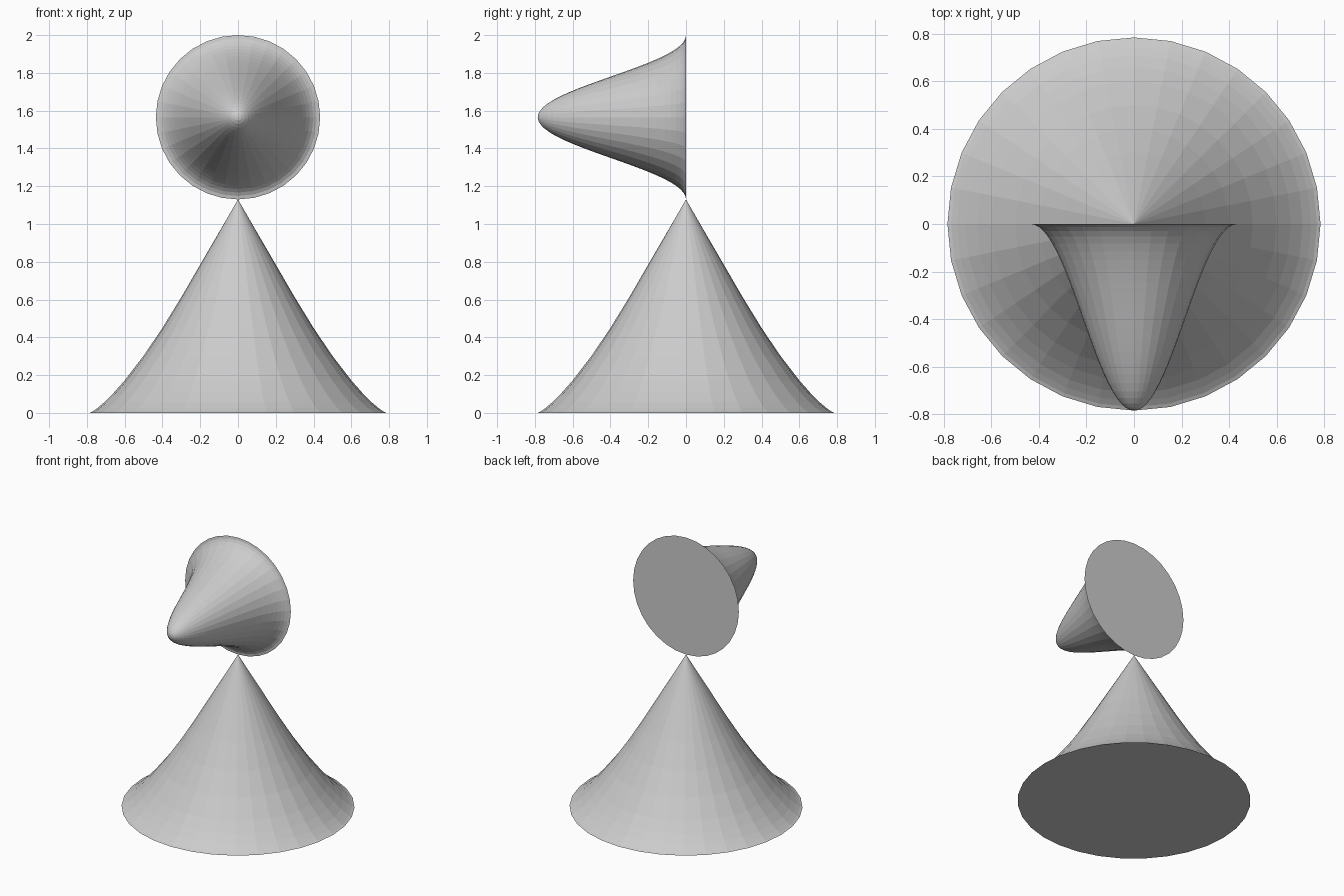
import bpy, bmesh, math
from mathutils import Matrix

if "Cube" in bpy.data.objects:
    bpy.data.objects.remove(bpy.data.objects["Cube"])

SIDES = 32


def lathe(name, profile, matrix):
    """Revolve (radius, height) points, tip first, about z; cap the open rim."""
    bm = bmesh.new()
    tip = bm.verts.new((0, 0, profile[0][1]))
    rings = []
    for r, h in profile[1:]:
        rings.append([bm.verts.new((r * math.cos(2 * math.pi * i / SIDES),
                                    r * math.sin(2 * math.pi * i / SIDES), h))
                      for i in range(SIDES)])
    for i in range(SIDES):
        j = (i + 1) % SIDES
        bm.faces.new((tip, rings[0][i], rings[0][j]))
        for a, b in zip(rings, rings[1:]):
            bm.faces.new((a[i], b[i], b[j], a[j]))
    bm.faces.new(rings[-1][::-1])
    bmesh.ops.recalc_face_normals(bm, faces=bm.faces)
    mesh = bpy.data.meshes.new(name)
    bm.to_mesh(mesh)
    bm.free()
    obj = bpy.data.objects.new(name, mesh)
    obj.matrix_world = matrix
    bpy.context.collection.objects.link(obj)
    return obj


# Standing cone: sharp tip, sides easing out into a flared rim
lathe("cone_body", [(0, 1.13), (0.1, 0.957), (0.2, 0.785), (0.3, 0.613),
                    (0.4, 0.45), (0.5, 0.302), (0.6, 0.172), (0.66, 0.104),
                    (0.71, 0.054), (0.745, 0.025), (0.77, 0.007), (0.785, 0)],
      Matrix.Identity(4))

# Bell-shaped head: cosine profile, pointing to the front, flat disc at the back
R, LENGTH, STEPS = 0.435, 0.785, 24
bell = [(R * k / STEPS, LENGTH * (0.5 + 0.5 * math.cos(math.pi * k / STEPS)))
        for k in range(STEPS + 1)]
lathe("bell_head", bell,
      Matrix.Translation((0, 0, 1.565)) @ Matrix.Rotation(math.radians(90), 4, 'X'))
